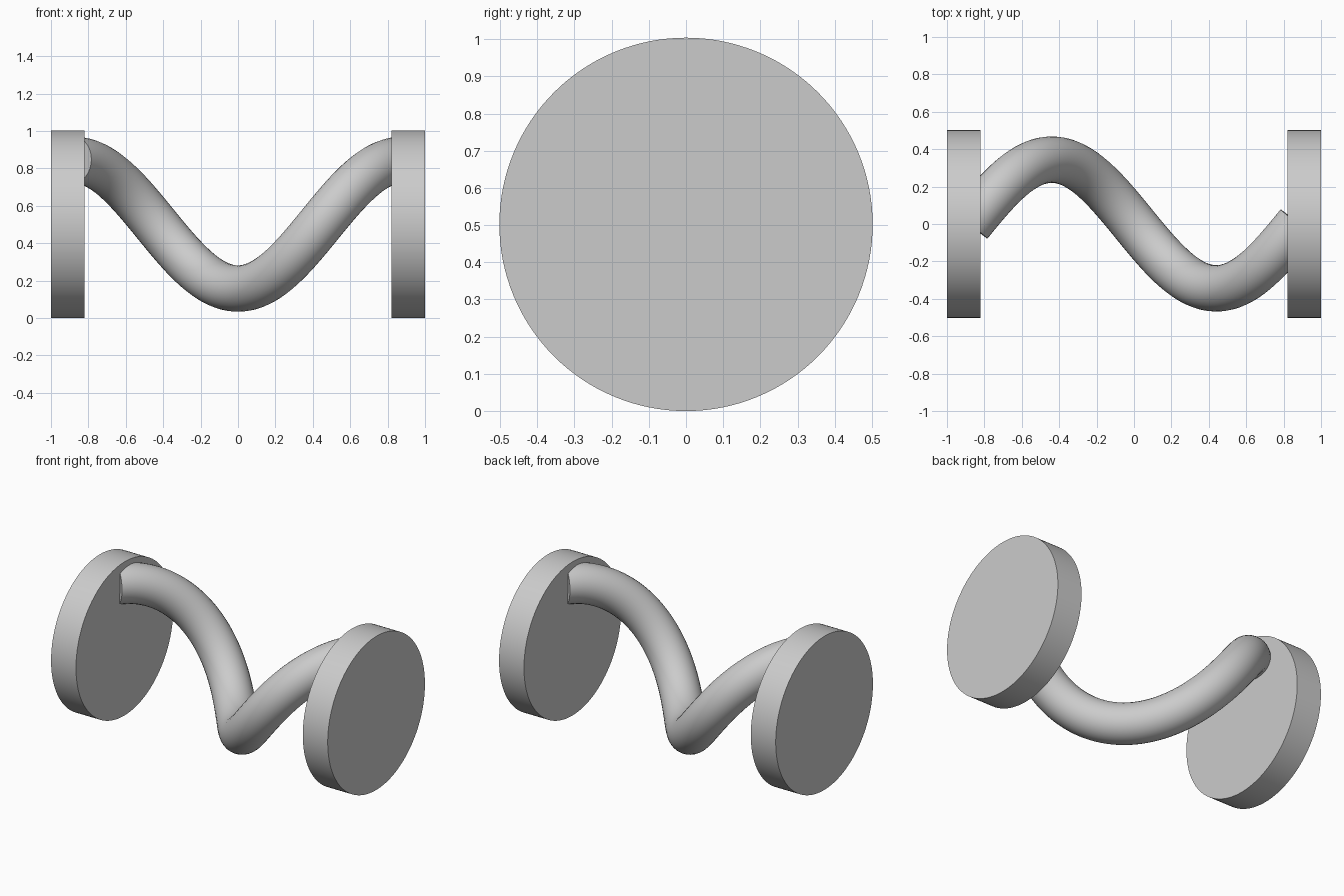
import bpy
from math import pi, sin, cos

cube = bpy.data.objects.get("Cube")
if cube:
    bpy.data.objects.remove(cube, do_unlink=True)

DISC_R, DISC_T = 0.502, 0.18      # end discs
COIL_R, TUBE_R = 0.344, 0.124     # helix and tube radii
HALF = 0.88                       # half the helix length
STEPS = 96

grey = bpy.data.materials.new("plain grey")
grey.use_nodes = True
colour = (0.6, 0.6, 0.6, 1)
grey.diffuse_color = colour
grey.node_tree.nodes["Principled BSDF"].inputs["Base Color"].default_value = colour


def finish(obj, name):
    """Name, colour and smooth the selected part."""
    obj.name = name
    obj.data.materials.clear()
    obj.data.materials.append(grey)
    bpy.ops.object.shade_smooth_by_angle(angle=pi / 6)


# End discs
for side, name in ((-1, "right_disc"), (1, "left_disc")):
    bpy.ops.mesh.primitive_cylinder_add(
        vertices=128, radius=DISC_R, depth=DISC_T,
        location=(side * (1 - DISC_T / 2), 0, DISC_R), rotation=(0, pi / 2, 0))
    finish(bpy.context.object, name)

# One turn of helical tube between the discs
curve = bpy.data.curves.new("helical_tube", "CURVE")
curve.dimensions = "3D"
curve.bevel_depth = TUBE_R
curve.bevel_resolution = 14
curve.use_fill_caps = True
spline = curve.splines.new("POLY")
spline.points.add(STEPS)
for i, point in enumerate(spline.points):
    t = 2 * i / STEPS - 1
    point.co = (HALF * t, -COIL_R * sin(pi * t), DISC_R - COIL_R * cos(pi * t), 1)
tube = bpy.data.objects.new("helical_tube", curve)
bpy.context.collection.objects.link(tube)
bpy.ops.object.select_all(action="DESELECT")
tube.select_set(True)
bpy.context.view_layer.objects.active = tube
bpy.ops.object.convert(target="MESH")
finish(bpy.context.object, "helical_tube")
